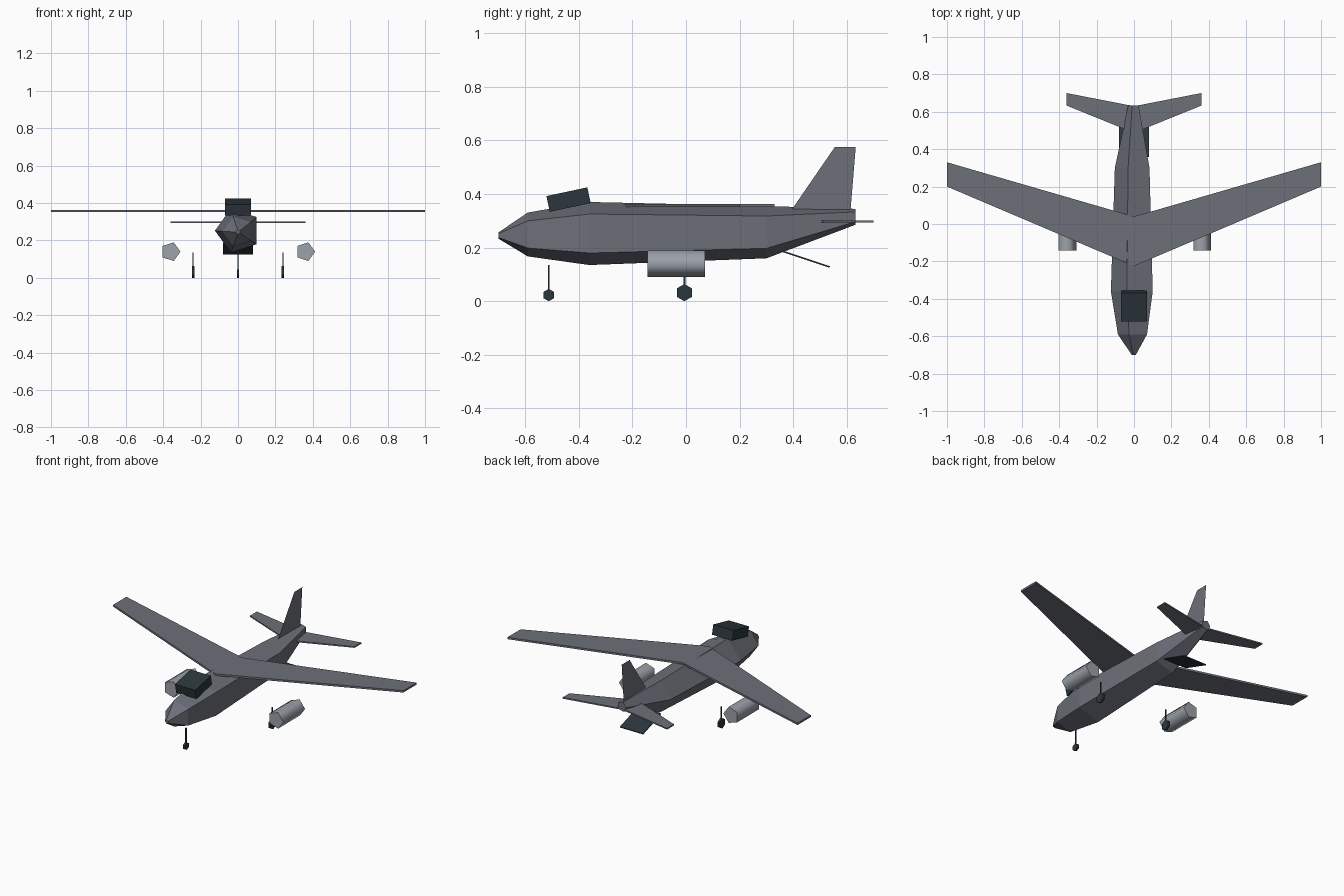
import bpy, bmesh
from math import sin, cos, pi, radians
from mathutils import Matrix

if "Cube" in bpy.data.objects:
    bpy.data.objects.remove(bpy.data.objects["Cube"])


def material(name, rgb):
    mat = bpy.data.materials.new(name)
    mat.use_nodes = True
    mat.diffuse_color = (*rgb, 1)
    mat.node_tree.nodes["Principled BSDF"].inputs["Base Color"].default_value = (*rgb, 1)
    return mat


body_grey = material("body grey", (0.15, 0.16, 0.19))
engine_grey = material("engine light grey", (0.33, 0.36, 0.40))
dark_slate = material("dark slate", (0.024, 0.037, 0.046))


def finish(name, bm, mat):
    bmesh.ops.recalc_face_normals(bm, faces=bm.faces)
    mesh = bpy.data.meshes.new(name)
    bm.to_mesh(mesh)
    bm.free()
    mesh.materials.append(mat)
    obj = bpy.data.objects.new(name, mesh)
    bpy.context.collection.objects.link(obj)
    return obj


def loft(name, rings, mat):
    """Skin a list of vertex rings and cap both ends."""
    bm = bmesh.new()
    loops = [[bm.verts.new(p) for p in ring] for ring in rings]
    for a, b in zip(loops, loops[1:]):
        for i in range(len(a)):
            j = (i + 1) % len(a)
            bm.faces.new((a[i], a[j], b[j], b[i]))
    bm.faces.new(loops[0])
    bm.faces.new(loops[-1])
    return finish(name, bm, mat)


def ring(x, y, z, radius, sides=5, start=0.0):
    angles = [start + 2 * pi * i / sides for i in range(sides)]
    return [(x + radius * cos(a), y, z + radius * sin(a)) for a in angles]


def box(name, size, centre, mat, tilt=0):
    bm = bmesh.new()
    bmesh.ops.create_cube(bm, size=1, matrix=Matrix.Translation(centre)
                          @ Matrix.Rotation(radians(tilt), 4, 'X')
                          @ Matrix.Diagonal((*size, 1)))
    return finish(name, bm, mat)


def plate(name, outline, z, thickness, mat):
    """Swept surface from a flat (x, y) outline."""
    return loft(name, [[(x, y, z + s * thickness / 2) for x, y in outline]
                       for s in (-1, 1)], mat)


# Fuselage: five-sided sections of (y, centre z, radius)
sections = [(-0.70, 0.245, 0.012), (-0.59, 0.249, 0.086), (-0.36, 0.2525, 0.1236),
            (0.30, 0.2575, 0.1025), (0.633, 0.315, 0.031)]
loft("fuselage", [ring(0, y, z, r, start=pi) for y, z, r in sections], body_grey)

# Wings, tailplanes, engines and main gear on both sides
for side, label in ((1, "left"), (-1, "right")):
    plate(label + "_wing", [(0, -0.225), (side, 0.20), (side, 0.33), (0, 0.04)],
          0.357, 0.012, body_grey)
    plate(label + "_tailplane", [(0, 0.487), (side * 0.36, 0.633),
                                 (side * 0.36, 0.70), (0, 0.63)],
          0.297, 0.008, body_grey)
    engine = loft(label + "_engine", [ring(side * 0.36, y, 0.14, 0.0525)
                                      for y in (-0.143, 0.071)], engine_grey)
    bpy.ops.object.select_all(action='DESELECT')
    engine.select_set(True)
    bpy.context.view_layer.objects.active = engine
    bpy.ops.object.shade_smooth_by_angle(angle=radians(80))

# Upright fin: a single thin sheet
bm = bmesh.new()
bm.faces.new([bm.verts.new((0, y, z)) for y, z in
              ((0.39, 0.335), (0.555, 0.575), (0.633, 0.575), (0.612, 0.32))])
finish("tail_fin", bm, body_grey)

# Cockpit block and rear loading ramp
box("cockpit", (0.14, 0.156, 0.06), (0, -0.438, 0.379), dark_slate, 12)
box("rear_ramp", (0.16, 0.186, 0.006), (0, 0.448, 0.157), dark_slate, -18.3)


# Landing gear: thin strut over a six-sided wheel
def landing_gear(name, x, y, radius):
    box(name + "_strut", (0.006, 0.007, 0.135 - radius),
        (x, y, (0.135 + radius) / 2), dark_slate)
    bm = bmesh.new()
    bmesh.ops.create_cone(bm, cap_ends=True, segments=6, radius1=radius, radius2=radius,
                          depth=0.013, matrix=Matrix.Translation((x, y, radius))
                          @ Matrix.Rotation(pi / 2, 4, 'Y'))
    wheel = finish(name + "_wheel", bm, dark_slate)
    # Turn the wheel so that a corner points straight up
    top = max(v.co.z for v in wheel.data.vertices)
    if top < 1.95 * radius:
        centre = Matrix.Translation((x, y, radius))
        wheel.data.transform(centre @ Matrix.Rotation(pi / 6, 4, 'X') @ centre.inverted())


landing_gear("nose_gear", 0, -0.512, 0.023)
landing_gear("left_gear", 0.24, -0.006, 0.032)
landing_gear("right_gear", -0.24, -0.006, 0.032)
